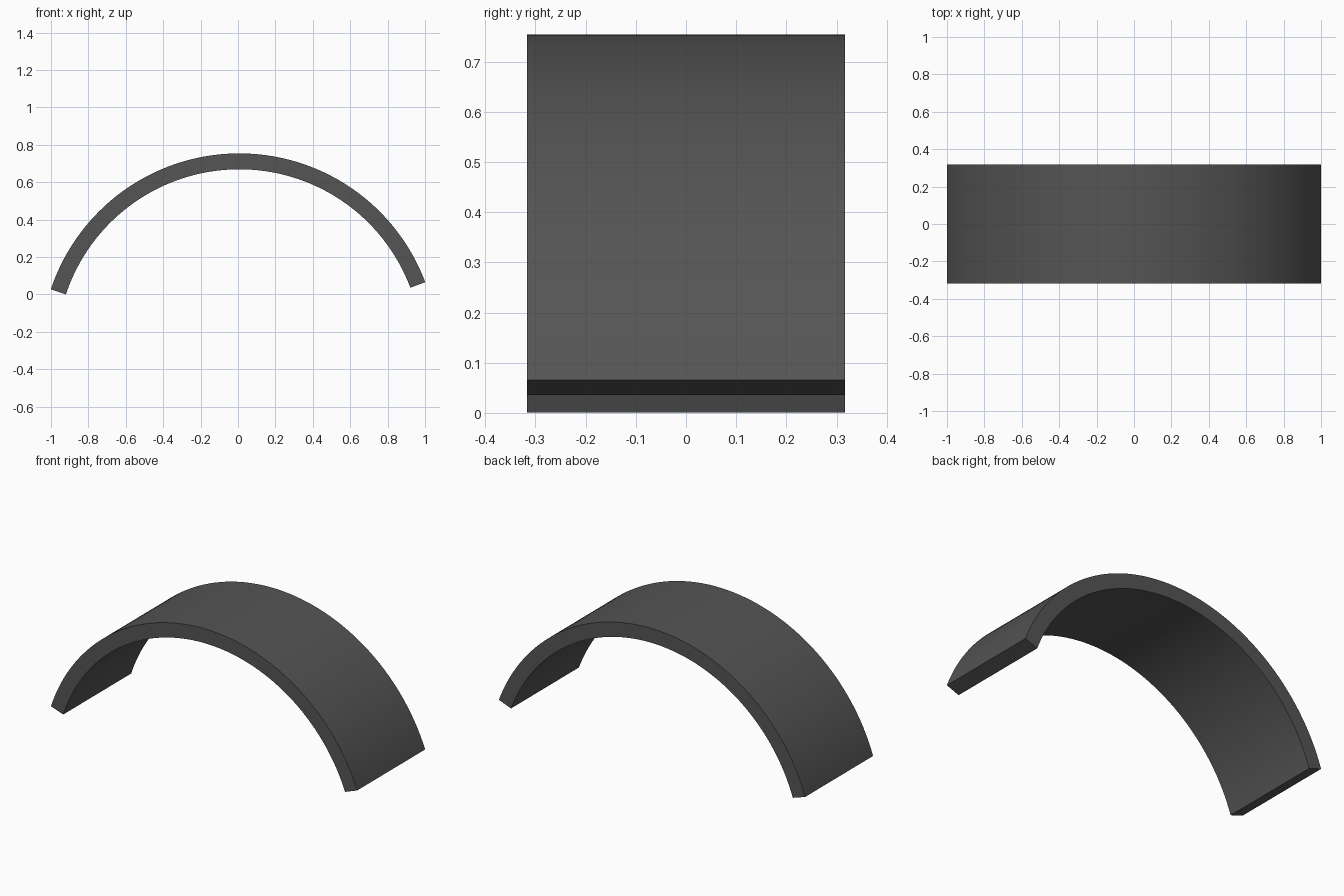
import bpy, bmesh
from math import radians, cos, sin
from mathutils import Vector

if "Cube" in bpy.data.objects:
    bpy.data.objects.remove(bpy.data.objects["Cube"])

CENTRE = Vector((0.007, 0, -0.308))
R_OUT, R_IN = 1.062, 0.977
HALF_WIDTH = 0.317
START, END, STEPS = 20.6, 161.6, 64

# Curved band: a rectangular section swept along a slightly tilted arc
bm = bmesh.new()
a = radians(START)
section = [(R_OUT, -HALF_WIDTH), (R_OUT, HALF_WIDTH), (R_IN, HALF_WIDTH), (R_IN, -HALF_WIDTH)]
verts = [bm.verts.new(CENTRE + Vector((r * cos(a), y, r * sin(a)))) for r, y in section]
face = bm.faces.new(verts)
start_cap = face.copy()
bmesh.ops.spin(bm, geom=[face], cent=CENTRE, axis=(0, -1, 0),
               angle=radians(END - START), steps=STEPS, use_duplicate=False)
bmesh.ops.remove_doubles(bm, verts=bm.verts, dist=0.0005)
bmesh.ops.recalc_face_normals(bm, faces=bm.faces)

mesh = bpy.data.meshes.new("curved_band")
bm.to_mesh(mesh)
bm.free()
band = bpy.data.objects.new("curved_band", mesh)
bpy.context.collection.objects.link(band)

# Smooth curve with crisp rims
bpy.context.view_layer.objects.active = band
band.select_set(True)
bpy.ops.object.shade_smooth_by_angle(angle=radians(30))

# Dark grey finish
mat = bpy.data.materials.new("dark_grey")
mat.diffuse_color = (0.09, 0.09, 0.09, 1)
mat.use_nodes = True
mat.node_tree.nodes["Principled BSDF"].inputs["Base Color"].default_value = mat.diffuse_color
mesh.materials.append(mat)
